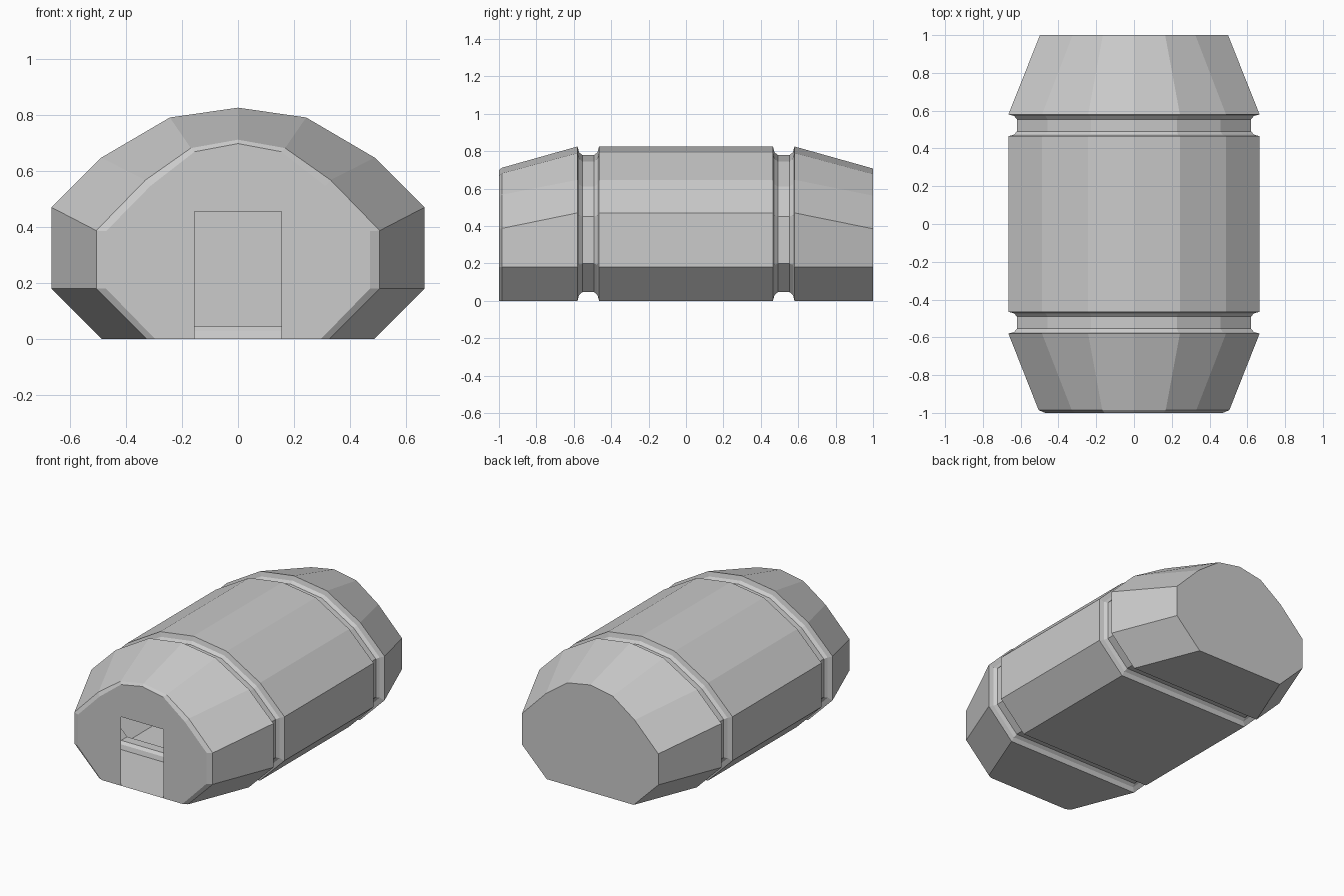
import bpy, bmesh
from mathutils import Vector
from mathutils.geometry import intersect_line_line_2d, normal

if "Cube" in bpy.data.objects:
    bpy.data.objects.remove(bpy.data.objects["Cube"])


def mirrored(half):
    """Right half listed from floor to apex -> closed outline (last point lies on x = 0)."""
    return half + [(-x, z) for x, z in reversed(half[:-1])]


def inset(outline, d):
    """Move every side of a counter-clockwise outline inwards by d with mitred corners."""
    pts = [Vector(p) for p in outline]
    n = len(pts)
    result = []
    for i in range(n):
        a, b, c = pts[i - 1], pts[i], pts[(i + 1) % n]
        u, v = (b - a).normalized(), (c - b).normalized()
        nu, nv = Vector((-u.y, u.x)), Vector((-v.y, v.x))
        result.append(tuple(b + (nu + nv) * (d / (1 + nu.dot(nv)))))
    return result


# Cross-sections: wide middle, narrow ends, and the slightly smaller front wall
wide = mirrored([(0.485, 0), (0.665, 0.18), (0.665, 0.47), (0.487, 0.647), (0.243, 0.79), (0, 0.825)])
front_end = mirrored([(0.325, 0), (0.505, 0.18), (0.505, 0.387), (0.33, 0.567), (0.168, 0.681), (0, 0.711)])
front_wall = mirrored([(0.295, 0), (0.47, 0.18), (0.47, 0.385), (0.312, 0.546), (0.155, 0.668), (0, 0.697)])
back_end = mirrored([(0.318, 0), (0.498, 0.18), (0.498, 0.385), (0.325, 0.562), (0.165, 0.677), (0, 0.707)])


# Each groove is a rounded channel running all the way round the body
def groove(y0, y1):
    steps = [(0, 0), (0.008, 0.03), (0.026, 0.046)]
    return ([(y0 + dy, inset(wide, d)) for dy, d in steps] +
            [(y1 - dy, inset(wide, d)) for dy, d in reversed(steps)])


sections = ([(-1.0, front_wall), (-0.985, front_end)] + groove(-0.58, -0.465) +
            groove(0.465, 0.58) + [(1.0, back_end)])

# Hollow shell lofted through the sections
bm = bmesh.new()
rings = [[bm.verts.new((x, y, z)) for x, z in outline] for y, outline in sections]
for r0, r1 in zip(rings, rings[1:]):
    for i in range(len(r0)):
        j = (i + 1) % len(r0)
        bm.faces.new((r0[i], r0[j], r1[j], r1[i]))

# Closed back wall
bm.faces.new(rings[-1])

# Front wall with an open doorway cut up from the floor
door = [bm.verts.new((x, -1, z)) for x, z in [(-0.155, 0), (-0.155, 0.455), (0.155, 0.455), (0.155, 0)]]
bm.faces.new(rings[0] + door)

bmesh.ops.recalc_face_normals(bm, faces=bm.faces)
mesh = bpy.data.meshes.new("shelter_shell")
bm.to_mesh(mesh)
bm.free()
shell = bpy.data.objects.new("shelter_shell", mesh)
bpy.context.collection.objects.link(shell)
